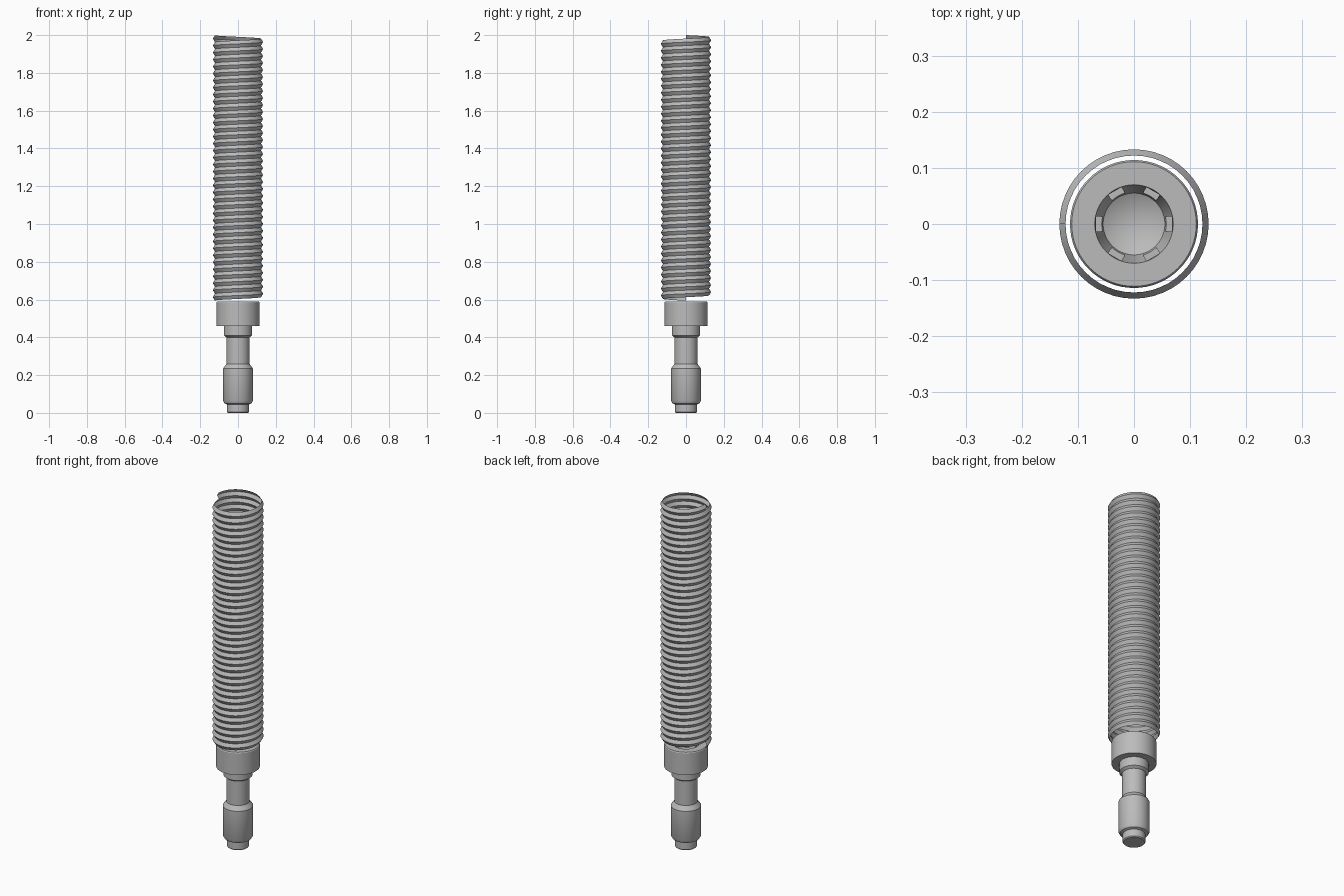
import bpy, bmesh
from math import pi, cos, sin, radians
from mathutils import Matrix

cube = bpy.data.objects.get("Cube")
if cube:
    bpy.data.objects.remove(cube, do_unlink=True)

steel = bpy.data.materials.new("grey steel")
steel.use_nodes = True
grey = (0.5, 0.5, 0.5, 1)
steel.diffuse_color = grey
steel.node_tree.nodes["Principled BSDF"].inputs["Base Color"].default_value = grey


def add_object(name, bm):
    mesh = bpy.data.meshes.new(name)
    bm.to_mesh(mesh)
    bm.free()
    mesh.materials.append(steel)
    obj = bpy.data.objects.new(name, mesh)
    bpy.context.collection.objects.link(obj)
    return obj


def select_only(obj):
    bpy.ops.object.select_all(action='DESELECT')
    obj.select_set(True)
    bpy.context.view_layer.objects.active = obj


def smooth(obj):
    select_only(obj)
    bpy.ops.object.shade_smooth_by_angle(angle=radians(30))


def lathe(name, profile, steps=64):
    bm = bmesh.new()
    verts = [bm.verts.new((r, 0, z)) for r, z in profile]
    edges = [bm.edges.new(pair) for pair in zip(verts, verts[1:])]
    bmesh.ops.spin(bm, geom=verts + edges, cent=(0, 0, 0), axis=(0, 0, 1),
                   angle=2 * pi, steps=steps)
    bmesh.ops.remove_doubles(bm, verts=bm.verts, dist=0.0001)
    bmesh.ops.recalc_face_normals(bm, faces=bm.faces)
    return add_object(name, bm)


# Turned pin: foot, barrel, neck, collar, head and conical socket
pin = lathe("pin", [
    (0, 0), (0.054, 0), (0.058, 0.005), (0.058, 0.045), (0.071, 0.05),
    (0.079, 0.065), (0.079, 0.235), (0.061, 0.26), (0.061, 0.4),
    (0.075, 0.41), (0.075, 0.46), (0.114, 0.46), (0.114, 0.585),
    (0.111, 0.59), (0.07, 0.59), (0.055, 0.53), (0, 0.5)])

# Six slots around the socket
bm = bmesh.new()
for i in range(6):
    place = (Matrix.Rotation(i * pi / 3, 4, 'Z')
             @ Matrix.Translation((0.054, 0, 0.58))
             @ Matrix.Diagonal((0.028, 0.027, 0.08, 1)))
    bmesh.ops.create_cube(bm, size=1, matrix=place)
cutter = add_object("slot_cutter", bm)
cutter.hide_render = True
cut = pin.modifiers.new("slots", 'BOOLEAN')
cut.operation = 'DIFFERENCE'
cut.solver = 'EXACT'
cut.use_self = True
cut.object = cutter
select_only(pin)
bpy.ops.object.modifier_apply(modifier=cut.name)
bpy.data.objects.remove(cutter, do_unlink=True)
smooth(pin)

# Spring sleeve: a ridged strip wound upward as a right-handed helix
INNER, OUTER, PITCH, TURNS, STEPS = 0.122, 0.133, 0.037, 37, 48
TOP = 2.0
bm = bmesh.new()
total = TURNS * STEPS
previous = None
for i in range(total + 1):
    angle = pi - 2 * pi * (total - i) / STEPS
    z = TOP - PITCH * (total - i) / STEPS
    row = [bm.verts.new((r * cos(angle), r * sin(angle), z - drop * PITCH))
           for r, drop in ((INNER, 1), (OUTER, 0.5), (INNER, 0))]
    if previous:
        for k in range(2):
            bm.faces.new((previous[k], row[k], row[k + 1], previous[k + 1]))
    previous = row
bmesh.ops.remove_doubles(bm, verts=bm.verts, dist=0.0001)
smooth(add_object("spring", bm))
